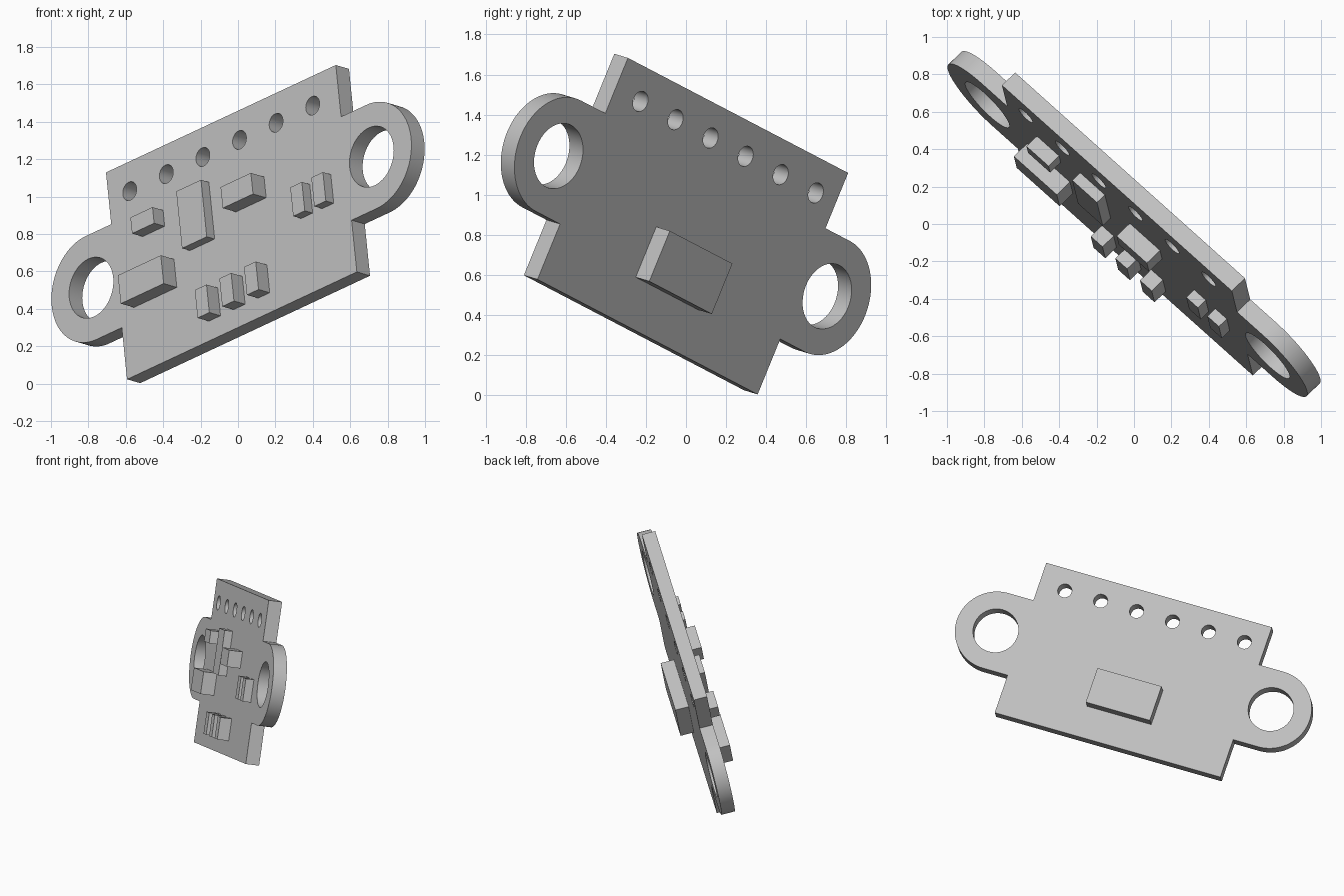
import bpy, bmesh, math
from mathutils import Matrix, Vector

old = bpy.data.objects.get("Cube")
if old:
    bpy.data.objects.remove(old, do_unlink=True)

# Single grey material
grey = bpy.data.materials.new("plain grey")
grey.use_nodes = True
colour = (0.53, 0.53, 0.53, 1)
grey.diffuse_color = colour
grey.node_tree.nodes["Principled BSDF"].inputs["Base Color"].default_value = colour

# Tilted board frame: u along the length, v across the width, n out of the component side
u = Vector((0.704, -0.630, 0.329)).normalized()
n = u.cross(Vector((-0.092, 0.375, 0.9225))).normalized()
v = n.cross(u)
frame = Matrix.Translation((0, 0, 0.853)) @ Matrix((u, v, n)).transposed().to_4x4()

HALF_L, HALF_W, HALF_T = 0.873, 0.6, 0.05
EAR_U, EAR_R, EAR_HOLE = 1.065, 0.3, 0.167
PINS = [(-0.02 + 0.278 * (i - 2.5), 0.435) for i in range(6)]
PIN_R = 0.052


def add_object(name, bm):
    bmesh.ops.recalc_face_normals(bm, faces=bm.faces)
    mesh = bpy.data.meshes.new(name)
    bm.to_mesh(mesh)
    bm.free()
    mesh.materials.clear()
    mesh.materials.append(grey)
    obj = bpy.data.objects.new(name, mesh)
    bpy.context.collection.objects.link(obj)
    obj.matrix_world = frame
    return obj


def arc(centre, radius, start=0.0, sweep=math.tau, steps=48):
    closed = sweep >= math.tau
    count = steps if closed else steps + 1
    return [(centre[0] + radius * math.cos(start + sweep * i / steps),
             centre[1] + radius * math.sin(start + sweep * i / steps)) for i in range(count)]


def plate(name, loops, half, offset=0.0):
    """Flat plate from an outline followed by hole outlines."""
    curve = bpy.data.curves.new(name, 'CURVE')
    curve.dimensions = '2D'
    curve.fill_mode = 'BOTH'
    curve.extrude = half
    for loop in loops:
        spline = curve.splines.new('POLY')
        spline.points.add(len(loop) - 1)
        for point, (x, y) in zip(spline.points, loop):
            point.co = (x, y, 0, 1)
        spline.use_cyclic_u = True
    helper = bpy.data.objects.new(name + "_outline", curve)
    bpy.context.collection.objects.link(helper)
    bpy.context.view_layer.update()
    mesh = bpy.data.meshes.new_from_object(
        helper.evaluated_get(bpy.context.evaluated_depsgraph_get()))
    bm = bmesh.new()
    bm.from_mesh(mesh)
    bpy.data.objects.remove(helper, do_unlink=True)
    bpy.data.curves.remove(curve)
    bpy.data.meshes.remove(mesh)
    bmesh.ops.remove_doubles(bm, verts=bm.verts, dist=1e-5)
    bmesh.ops.translate(bm, verts=bm.verts, vec=(0, 0, offset))
    obj = add_object(name, bm)
    bpy.ops.object.select_all(action='DESELECT')
    obj.select_set(True)
    bpy.context.view_layer.objects.active = obj
    bpy.ops.object.shade_smooth_by_angle(angle=math.radians(30))
    return obj


def block(name, u0, u1, v0, v1, height, side=1):
    """Box component standing on one face of the board."""
    bm = bmesh.new()
    middle = Vector(((u0 + u1) / 2, (v0 + v1) / 2, side * (HALF_T + height / 2)))
    size = Matrix.Diagonal((u1 - u0, v1 - v0, height, 1))
    bmesh.ops.create_cube(bm, size=1, matrix=Matrix.Translation(middle) @ size)
    return add_object(name, bm)


# Board: rectangle with a rounded mounting ear at each end
half = [(HALF_L, -HALF_W), (HALF_L, -EAR_R)]
half += arc((EAR_U, 0), EAR_R, -math.pi / 2, math.pi)
half += [(HALF_L, EAR_R), (HALF_L, HALF_W)]
outline = half + [(-x, -y) for x, y in half]
holes = [arc((s * EAR_U, 0), EAR_HOLE) for s in (-1, 1)]
holes += [arc(p, PIN_R, steps=32) for p in PINS]
plate("circuit_board", [outline] + holes, HALF_T)

# Components on the front
block("large_chip", -0.77, -0.444, -0.22, -0.056, 0.1)
block("small_chip", -0.655, -0.487, 0.15, 0.243, 0.08)
block("tall_chip", -0.322, -0.134, -0.05, 0.28, 0.06)
block("middle_chip", 0.04, 0.27, 0.045, 0.167, 0.1)
for i in range(2):
    start = 0.508 + 0.16 * i
    block(f"resistor_{i + 1}", start, start + 0.088, -0.16, 0.007, 0.06)
for i in range(3):
    start = -0.237 + 0.187 * i
    block(f"capacitor_{i + 1}", start, start + 0.089, -0.49, -0.328, 0.085)

# Sensor on the back
block("back_sensor", -0.259, 0.237, -0.361, -0.088, 0.1, -1)
